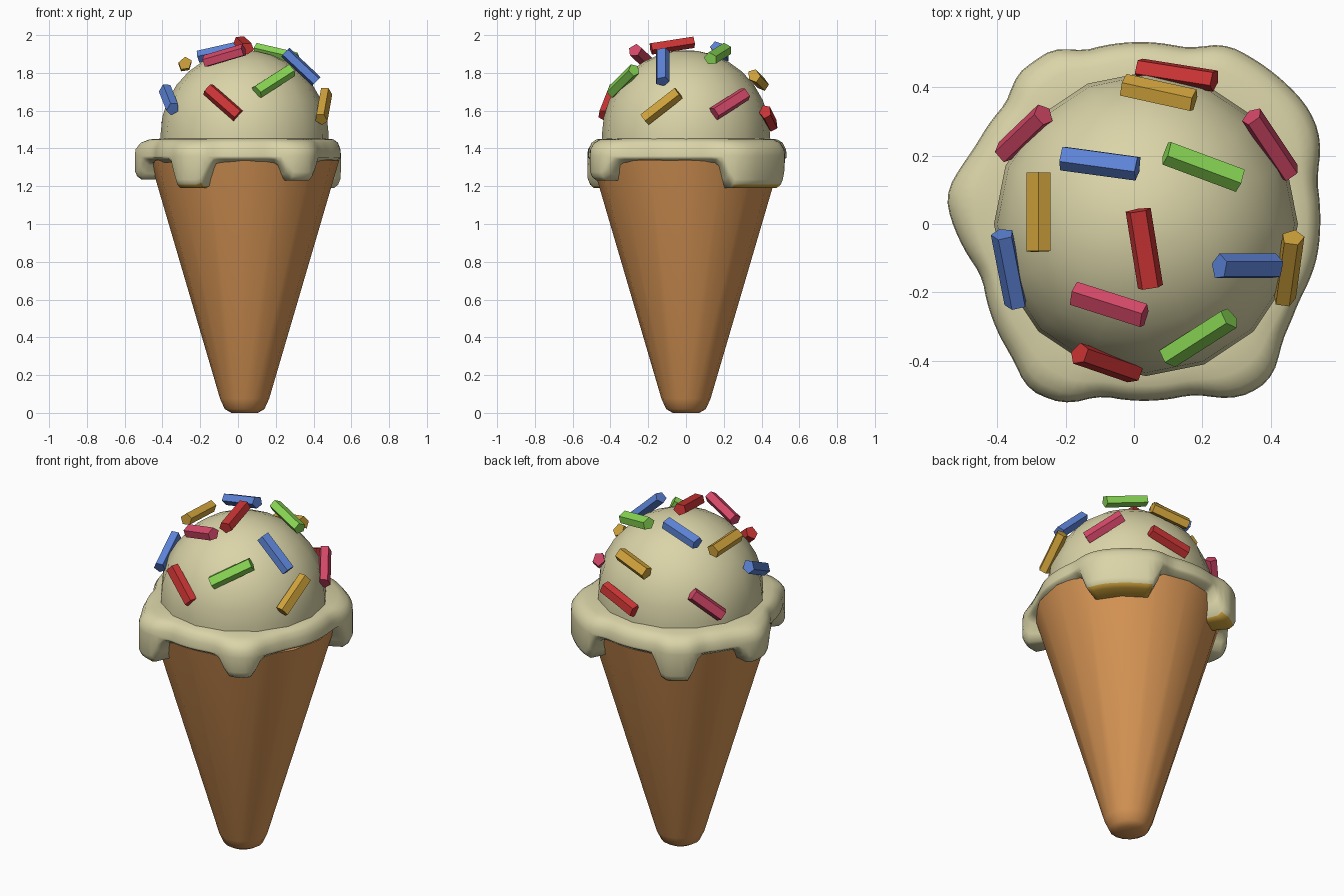
import bpy, bmesh, math
from mathutils import Vector

if "Cube" in bpy.data.objects:
    bpy.data.objects.remove(bpy.data.objects["Cube"])

CX = 0.035  # axis of cone and scoop


def material(name, rgb):
    m = bpy.data.materials.new(name)
    m.diffuse_color = (*rgb, 1)
    m.use_nodes = True
    m.node_tree.nodes["Principled BSDF"].inputs["Base Color"].default_value = m.diffuse_color
    return m


cream = material("cream", (0.70, 0.66, 0.39))
wafer = material("wafer_orange", (0.68, 0.30, 0.09))
colours = {
    "blue": material("sprinkle_blue", (0.11, 0.23, 0.68)),
    "green": material("sprinkle_green", (0.25, 0.68, 0.09)),
    "red": material("sprinkle_red", (0.60, 0.035, 0.035)),
    "pink": material("sprinkle_pink", (0.66, 0.065, 0.14)),
    "yellow": material("sprinkle_yellow", (0.64, 0.37, 0.045)),
}


def finish(name, bm, mats, angle=40):
    bmesh.ops.recalc_face_normals(bm, faces=bm.faces[:])
    me = bpy.data.meshes.new(name)
    bm.to_mesh(me)
    bm.free()
    for m in mats:
        me.materials.append(m)
    ob = bpy.data.objects.new(name, me)
    bpy.context.collection.objects.link(ob)
    bpy.ops.object.select_all(action='DESELECT')
    ob.select_set(True)
    bpy.context.view_layer.objects.active = ob
    bpy.ops.object.shade_smooth_by_angle(angle=math.radians(angle))
    return ob


def bridge(bm, a, b):
    n = len(a)
    for i in range(n):
        j = (i + 1) % n
        bm.faces.new((a[i], a[j], b[j], b[i]))


def lathe(name, profile, sides, mat):
    bm = bmesh.new()
    rings = [[bm.verts.new((CX + r * math.cos(2 * math.pi * i / sides),
                            r * math.sin(2 * math.pi * i / sides), z))
              for i in range(sides)] for r, z in profile]
    for a, b in zip(rings, rings[1:]):
        bridge(bm, a, b)
    bm.faces.new(rings[0])
    bm.faces.new(rings[-1])
    return finish(name, bm, [mat], 50)


# Cone with rounded tip
lathe("cone", [(0.07, 0), (0.105, 0.02), (0.13, 0.075), (0.5, 1.335), (0.46, 1.37)], 16, wafer)

# Scoop dome
dome = [(0.445, 1.40)]
dome += [(0.445 * math.cos(math.radians(t)), 1.475 + 0.445 * math.sin(math.radians(t)))
         for t in (0, 12, 24, 36, 48, 60, 72, 82, 88)]
lathe("scoop", dome, 16, cream)

# Melted rim: plan outline seen from above, and drips (angle, half width, lowest z)
outline = [(-0.547, 0.085), (-0.465, 0.216), (-0.36, 0.363), (-0.348, 0.427), (-0.222, 0.515),
           (-0.158, 0.499), (0.164, 0.508), (0.263, 0.523), (0.41, 0.436), (0.51, 0.333),
           (0.542, 0.25), (0.53, 0.13), (0.541, 0.01), (0.53, -0.105), (0.475, -0.23),
           (0.428, -0.34), (0.406, -0.44), (0.354, -0.485), (0.287, -0.508), (0.178, -0.492),
           (-0.1, -0.497), (-0.2, -0.523), (-0.31, -0.48), (-0.345, -0.4), (-0.44, -0.15),
           (-0.538, 0.035)]
polar = sorted((math.degrees(math.atan2(y, x - CX)) % 360, math.hypot(x - CX, y)) for x, y in outline)
polar = [(polar[-1][0] - 360, polar[-1][1])] + polar + [(polar[0][0] + 360, polar[0][1])]
drips = [(238, 11, 1.19), (303, 10, 1.23), (173, 11, 1.235), (45, 22, 1.19), (122, 11, 1.19)]


def rim_radius(t):
    for (a, ra), (b, rb) in zip(polar, polar[1:]):
        if a <= t <= b:
            return ra + (rb - ra) * (t - a) / (b - a)


def rim_bottom(t):
    z = 1.325
    for c, w, low in drips:
        d = abs((t - c + 180) % 360 - 180)
        k = min(1, max(0, (w + 4 - d) / 8.5))
        z = min(z, 1.325 - (1.325 - low) * k * k * (3 - 2 * k))
    return z


bm = bmesh.new()
N = 120
loops = []
for i in range(N):
    t = 360 * i / N
    R = sum(rim_radius((t + d) % 360) for d in (-3, 0, 3)) / 3 + 0.004
    b = rim_bottom(t)
    inner = 0.43
    section = [(inner, 1.453), (inner + 0.5 * (R - inner), 1.448), (inner + 0.8 * (R - inner), 1.43),
               (R - 0.003, 1.395), (R, 1.36), (R, min(b + 0.045, 1.35)), (R - 0.012, b + 0.018),
               (R - 0.035, b), (inner, b), (inner - 0.03, 1.4)]
    a = math.radians(t)
    loops.append([bm.verts.new((CX + r * math.cos(a), r * math.sin(a), z)) for r, z in section])
for i in range(N):
    bridge(bm, loops[i], loops[(i + 1) % N])
bmesh.ops.recalc_face_normals(bm, faces=bm.faces[:])
# Syrup-coloured undersides on the longest drips
for f in bm.faces:
    if f.normal.z < -0.6 and f.calc_center_median().z < 1.206:
        f.material_index = 1
finish("melted_rim", bm, [cream, colours["yellow"]], 60)

# Sprinkles: colour and both end points
sprinkles = [
    ("red", (0.012, 0.04, 1.965), (0.048, -0.185, 1.93)),
    ("blue", (-0.21, 0.195, 1.885), (0.01, 0.165, 1.935)),
    ("green", (0.095, 0.21, 1.925), (0.31, 0.13, 1.875)),
    ("yellow", (-0.28, 0.15, 1.84), (-0.28, -0.08, 1.85)),
    ("blue", (-0.385, -0.03, 1.71), (-0.345, -0.235, 1.61)),
    ("pink", (-0.175, -0.205, 1.86), (0.03, -0.27, 1.92)),
    ("red", (-0.16, -0.38, 1.715), (0.0, -0.435, 1.575)),
    ("green", (0.1, -0.39, 1.70), (0.28, -0.275, 1.815)),
    ("blue", (0.25, -0.125, 1.91), (0.415, -0.125, 1.755)),
    ("yellow", (0.465, -0.04, 1.695), (0.44, -0.22, 1.555)),
    ("pink", (0.345, 0.315, 1.69), (0.455, 0.15, 1.585)),
    ("yellow", (-0.03, 0.405, 1.74), (0.175, 0.36, 1.785)),
    ("red", (0.015, 0.455, 1.525), (0.235, 0.42, 1.595)),
    ("pink", (-0.38, 0.21, 1.515), (-0.265, 0.32, 1.65)),
]
for n, (col, p, q) in enumerate(sprinkles):
    p, q = Vector(p), Vector(q)
    axis = (q - p).normalized()
    out = (p + q) / 2 - Vector((CX, 0, 1.475))
    out = (out - axis * out.dot(axis)).normalized()
    side = axis.cross(out)
    bm = bmesh.new()
    ends = []
    for c in (p, q):
        ends.append([bm.verts.new(c + 0.039 * (side * math.cos(a) + out * 0.85 * math.sin(a)))
                     for a in (math.radians(54 + 72 * k) for k in range(5))])
    bridge(bm, *ends)
    bm.faces.new(ends[0])
    bm.faces.new(ends[1])
    finish(f"sprinkle_{n + 1}", bm, [colours[col]], 30)
